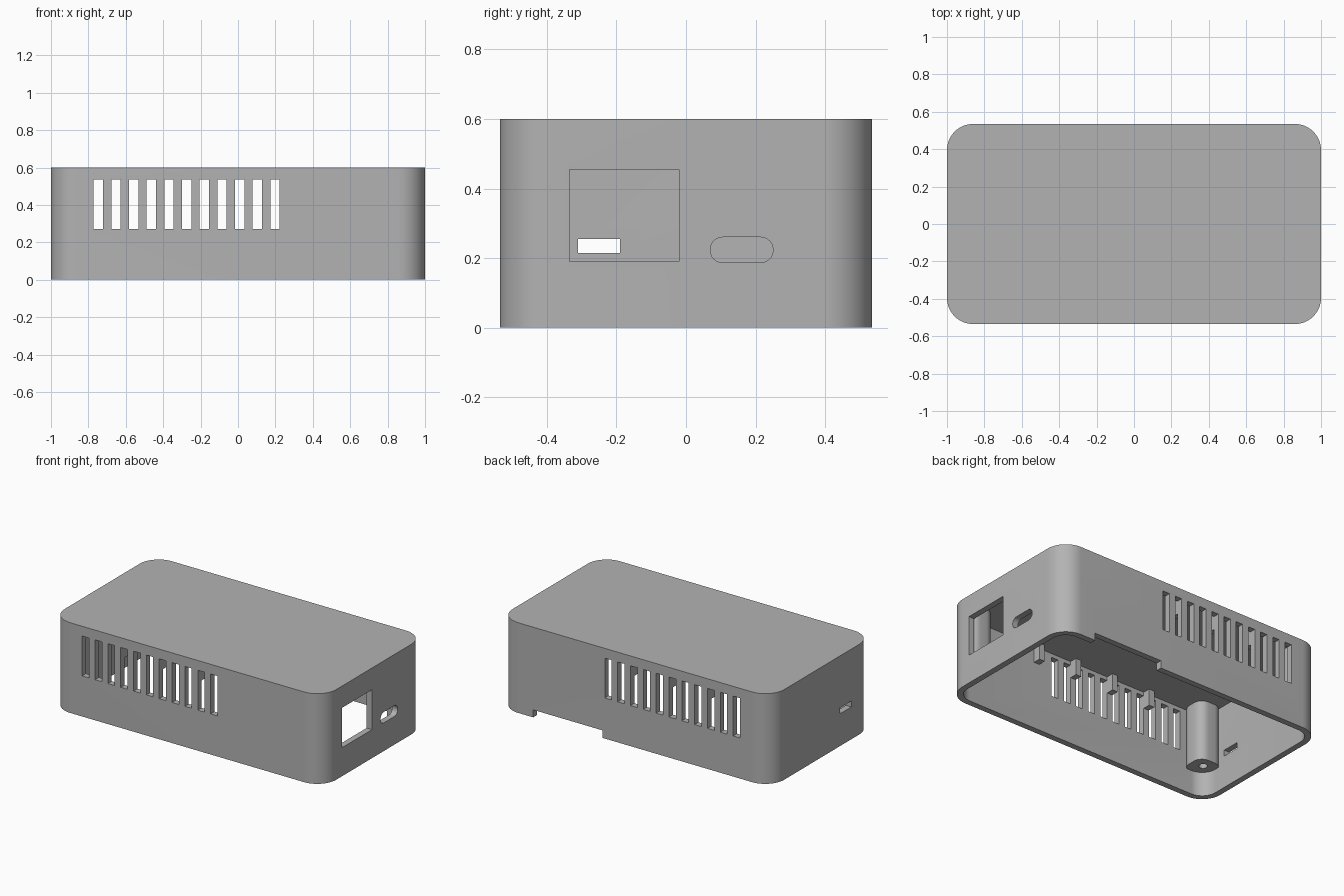
import bpy
import bmesh
from math import radians
from mathutils import Matrix, Vector

cube = bpy.data.objects.get("Cube")
if cube:
    bpy.data.objects.remove(cube, do_unlink=True)

# Overall sizes
HX, HY, HEIGHT = 1.0, 0.535, 0.6
WALL, RADIUS = 0.04, 0.14
PITCH, FIRST_SLOT, SLOTS = 0.0945, -0.747, 11

grey = bpy.data.materials.new("plastic_grey")
grey.use_nodes = True
colour = (0.45, 0.45, 0.45, 1)
grey.diffuse_color = colour
grey.node_tree.nodes["Principled BSDF"].inputs["Base Color"].default_value = colour


def add_box(bm, lo, hi, radius=0, axis=2, segments=12):
    """Add a box from corner to corner, rounding the edges along one axis."""
    lo, hi = Vector(lo), Vector(hi)
    matrix = Matrix.Translation((lo + hi) / 2) @ Matrix.Diagonal((*(hi - lo), 1))
    verts = bmesh.ops.create_cube(bm, size=1, matrix=matrix)["verts"]
    if radius:
        edges = {e for v in verts for e in v.link_edges}
        along = [e for e in edges
                 if abs((e.verts[0].co - e.verts[1].co).normalized()[axis]) > 0.9]
        bmesh.ops.bevel(bm, geom=along, offset=radius, segments=segments,
                        profile=0.5, affect='EDGES')


def make(name, bm):
    bmesh.ops.recalc_face_normals(bm, faces=bm.faces)
    mesh = bpy.data.meshes.new(name)
    bm.to_mesh(mesh)
    bm.free()
    mesh.materials.append(grey)
    obj = bpy.data.objects.new(name, mesh)
    bpy.context.collection.objects.link(obj)
    return obj


def cut(obj, bm):
    """Subtract a cutter mesh and discard the cutter."""
    cutter = make("cutter", bm)
    cutter.hide_render = True
    mod = obj.modifiers.new("cut", 'BOOLEAN')
    mod.operation, mod.solver, mod.object = 'DIFFERENCE', 'EXACT', cutter
    bpy.context.view_layer.objects.active = obj
    bpy.ops.object.modifier_apply(modifier=mod.name)
    bpy.data.objects.remove(cutter, do_unlink=True)


def smooth(obj):
    bpy.ops.object.select_all(action='DESELECT')
    obj.select_set(True)
    bpy.context.view_layer.objects.active = obj
    bpy.ops.object.shade_smooth_by_angle(angle=radians(30))


# Outer shell, open underneath
bm = bmesh.new()
add_box(bm, (-HX, -HY, 0), (HX, HY, HEIGHT), RADIUS)
shell = make("case_shell", bm)
bm = bmesh.new()
add_box(bm, (-HX + WALL, -HY + WALL, -0.1),
        (HX - WALL, HY - WALL, HEIGHT - WALL), RADIUS - WALL)
cut(shell, bm)

# Wall openings: vents front and back, ports at the sides, notch at the back
bm = bmesh.new()
for i in range(SLOTS):
    x = FIRST_SLOT + i * PITCH
    add_box(bm, (x - 0.025, -0.7, 0.27), (x + 0.025, 0.7, 0.535))
add_box(bm, (0.9, -0.335, 0.19), (1.1, -0.02, 0.455))
add_box(bm, (0.9, 0.07, 0.187), (1.1, 0.25, 0.26), 0.035, axis=0, segments=6)
add_box(bm, (-1.1, -0.31, 0.215), (-0.9, -0.19, 0.255))
add_box(bm, (0.24, 0.45, -0.1), (0.75, 0.6, 0.05))
cut(shell, bm)
smooth(shell)

# Screw posts in the four corners
for sx, side in ((-1, "right"), (1, "left")):
    for sy, end in ((-1, "front"), (1, "back")):
        x0, x1 = sorted((sx * 0.80, sx * 0.97))
        y0, y1 = sorted((sy * 0.337, sy * 0.505))
        bm = bmesh.new()
        add_box(bm, (x0, y0, 0.16), (x1, y1, HEIGHT - 0.03), 0.06, segments=8)
        post = make(f"screw_post_{end}_{side}", bm)
        bm = bmesh.new()
        bmesh.ops.create_cone(
            bm, cap_ends=True, segments=24, radius1=0.026, radius2=0.026, depth=0.4,
            matrix=Matrix.Translation((sx * 0.88, sy * 0.41, 0.25)))
        cut(post, bm)
        smooth(post)

# Short ribs under the lid, between every third pair of vents
bm = bmesh.new()
for i in range(4):
    x = FIRST_SLOT + (2.5 + 3 * i) * PITCH
    for sy in (-1, 1):
        y0, y1 = sorted((sy * 0.445, sy * (HY - WALL / 2)))
        add_box(bm, (x - 0.02, y0, 0.45), (x + 0.02, y1, HEIGHT - 0.03))
make("lid_ribs", bm)
